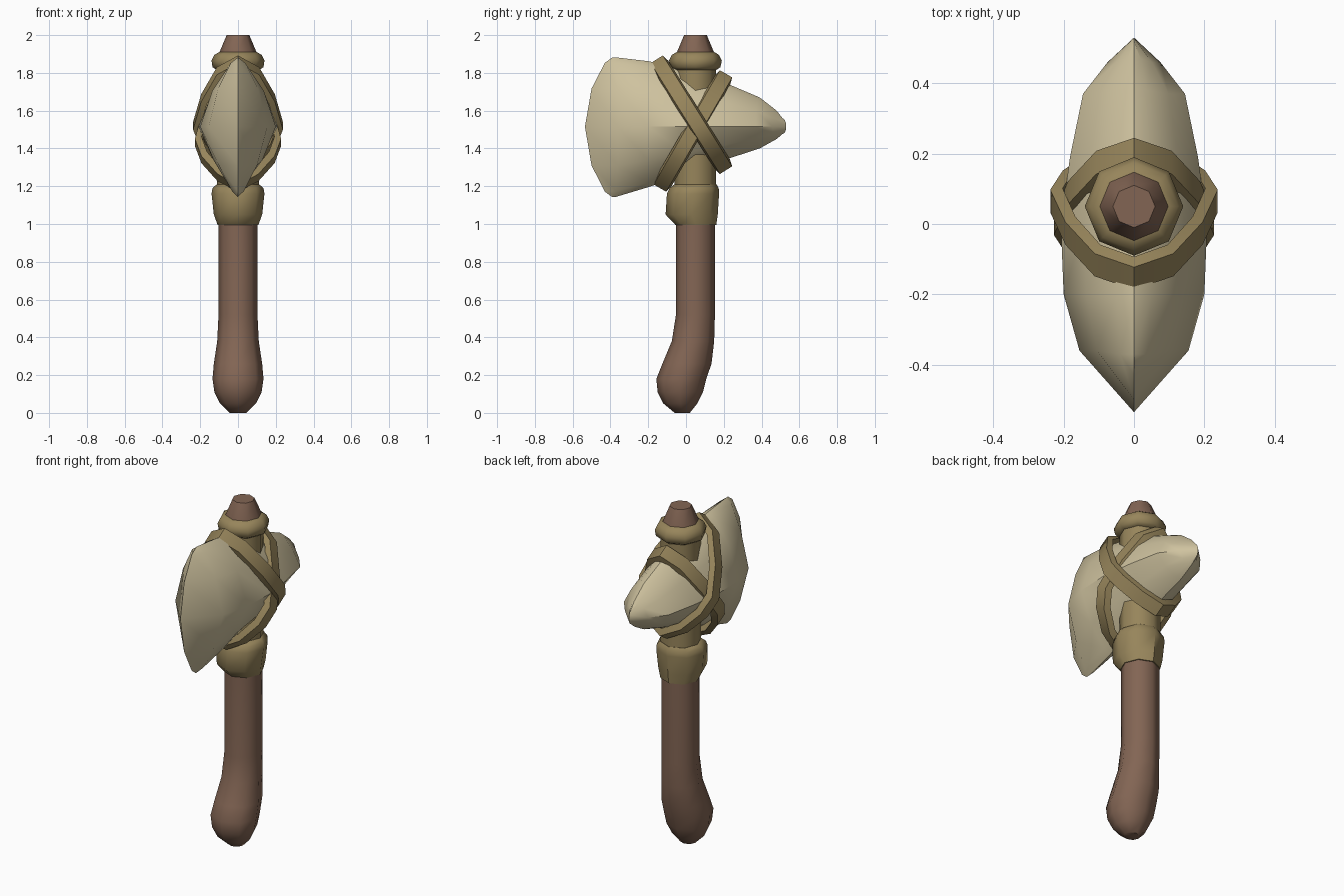
import bpy, bmesh, math
from mathutils import Vector

if "Cube" in bpy.data.objects:
    bpy.data.objects.remove(bpy.data.objects["Cube"])


def material(name, rgb):
    m = bpy.data.materials.new(name)
    m.diffuse_color = (*rgb, 1)
    m.use_nodes = True
    m.node_tree.nodes["Principled BSDF"].inputs["Base Color"].default_value = m.diffuse_color
    return m


WOOD = material("brown wood", (0.225, 0.130, 0.088))
STONE = material("pale stone", (0.62, 0.54, 0.345))
HIDE = material("tan hide", (0.31, 0.235, 0.105))


def loft(name, rings, mat, angle, closed=False):
    """Skin equal-length rings of points; cap the ends unless closed."""
    bm = bmesh.new()
    vs = [[bm.verts.new(p) for p in r] for r in rings]
    n = len(rings[0])
    for k in range(len(vs) if closed else len(vs) - 1):
        a, b = vs[k], vs[(k + 1) % len(vs)]
        for i in range(n):
            j = (i + 1) % n
            bm.faces.new((a[i], a[j], b[j], b[i]))
    if not closed:
        bm.faces.new(vs[0][::-1])
        bm.faces.new(vs[-1])
    bmesh.ops.remove_doubles(bm, verts=bm.verts, dist=0.0005)
    bmesh.ops.recalc_face_normals(bm, faces=bm.faces)
    me = bpy.data.meshes.new(name)
    bm.to_mesh(me)
    bm.free()
    ob = bpy.data.objects.new(name, me)
    bpy.context.collection.objects.link(ob)
    me.materials.append(mat)
    bpy.ops.object.select_all(action='DESELECT')
    ob.select_set(True)
    bpy.context.view_layer.objects.active = ob
    bpy.ops.object.shade_smooth_by_angle(angle=math.radians(angle))
    return ob


def turned(name, rows, mat, angle=50):
    """Eight-sided post from rows of (z, centre y, x radius, y radius)."""
    rings = [[(rx * math.cos(i * math.pi / 4), cy + ry * math.sin(i * math.pi / 4), z)
              for i in range(8)] for z, cy, rx, ry in rows]
    return loft(name, rings, mat, angle)


# Wooden handle with a bulging, forward-swept butt
turned("handle", [
    (0.00, -0.02, 0.045, 0.04), (0.05, -0.03, 0.095, 0.09),
    (0.11, -0.03, 0.125, 0.12), (0.18, -0.025, 0.135, 0.132),
    (0.26, 0.005, 0.128, 0.13), (0.38, 0.037, 0.110, 0.112),
    (0.52, 0.05, 0.103, 0.103), (1.05, 0.05, 0.103, 0.103),
    (1.88, 0.05, 0.103, 0.103), (1.91, 0.05, 0.098, 0.098),
    (2.00, 0.05, 0.06, 0.06)], WOOD)

# Hide sleeve, lower collar and upper ring
turned("sleeve", [(1.15, 0.05, 0.11, 0.11), (1.86, 0.05, 0.11, 0.11)], HIDE)
turned("lower_collar", [
    (0.995, 0.052, 0.108, 0.108), (1.05, 0.03, 0.128, 0.138),
    (1.16, 0.037, 0.14, 0.138), (1.19, 0.043, 0.135, 0.13),
    (1.21, 0.05, 0.112, 0.112)], HIDE, 45)
turned("upper_ring", [
    (1.815, 0.05, 0.11, 0.11), (1.83, 0.05, 0.135, 0.132),
    (1.865, 0.05, 0.14, 0.14), (1.895, 0.05, 0.125, 0.125),
    (1.912, 0.05, 0.097, 0.097)], HIDE, 60)

# Stone head: rows of (y at middle, y at half height, y near edge, y at edge,
# half width, top z, bottom z)
MID = 1.515
rows = [
    (-0.535, -0.50, -0.43, -0.39, 0.0, 1.882, 1.142),
    (-0.36, -0.36, -0.37, -0.37, 0.155, 1.882, 1.144),
    (-0.20, -0.20, -0.20, -0.20, 0.20, 1.862, 1.195),
    (0.00, 0.00, 0.00, 0.00, 0.208, 1.82, 1.26),
    (0.19, 0.19, 0.19, 0.19, 0.182, 1.755, 1.335),
    (0.37, 0.37, 0.38, 0.39, 0.145, 1.67, 1.40),
    (0.46, 0.46, 0.47, 0.48, 0.075, 1.60, 1.45),
    (0.53, 0.528, 0.522, 0.515, 0.0, 1.555, 1.48)]
side = [(1, 0, 3), (0.92, 0.25, 2), (0.55, 0.68, 1), (0, 1, 0),
        (-0.55, 0.65, 1), (-0.92, 0.2, 2), (-1, 0, 3)]
rings = []
for row in rows:
    w, top, bottom = row[4:]

    def point(f, k, yi, s):
        z = MID + f * ((top - MID) if f > 0 else (MID - bottom))
        return (s * w * k, row[yi], z)
    rings.append([point(*p, 1) for p in side] +
                 [point(*p, -1) for p in side[-2:0:-1]])
loft("stone_head", rings, STONE, 40)


def strap(name, start, end, half):
    """Flat band looping around the head between two (y, z) ends."""
    a, b = Vector((0, *start)), Vector((0, *end))
    centre, axis = (a + b) / 2, (a - b) / 2
    across = axis.normalized().cross(Vector((1, 0, 0)))
    prof = [(1, 0), (0.79, 0.47), (0.3, 0.82), (-0.2, 1), (-0.5, 0.85),
            (-0.82, 0.47), (-1, 0)]
    loop = prof + [(f, -x) for f, x in prof[-2:0:-1]]
    length = axis.length
    rings = []
    for f, x in loop:
        outer = centre + axis * f + Vector((x * half, 0, 0))
        inner = centre + axis * f * (1 - 0.04 / length) + Vector((x * (half - 0.035), 0, 0))
        rings.append([outer + across * 0.038, outer - across * 0.038,
                      inner - across * 0.048, inner + across * 0.048])
    loft(name, rings, HIDE, 40, closed=True)


# Crossed lashing straps
strap("strap_front_high", (-0.155, 1.872), (0.212, 1.285), 0.238)
strap("strap_back_high", (0.212, 1.795), (-0.138, 1.19), 0.228)
